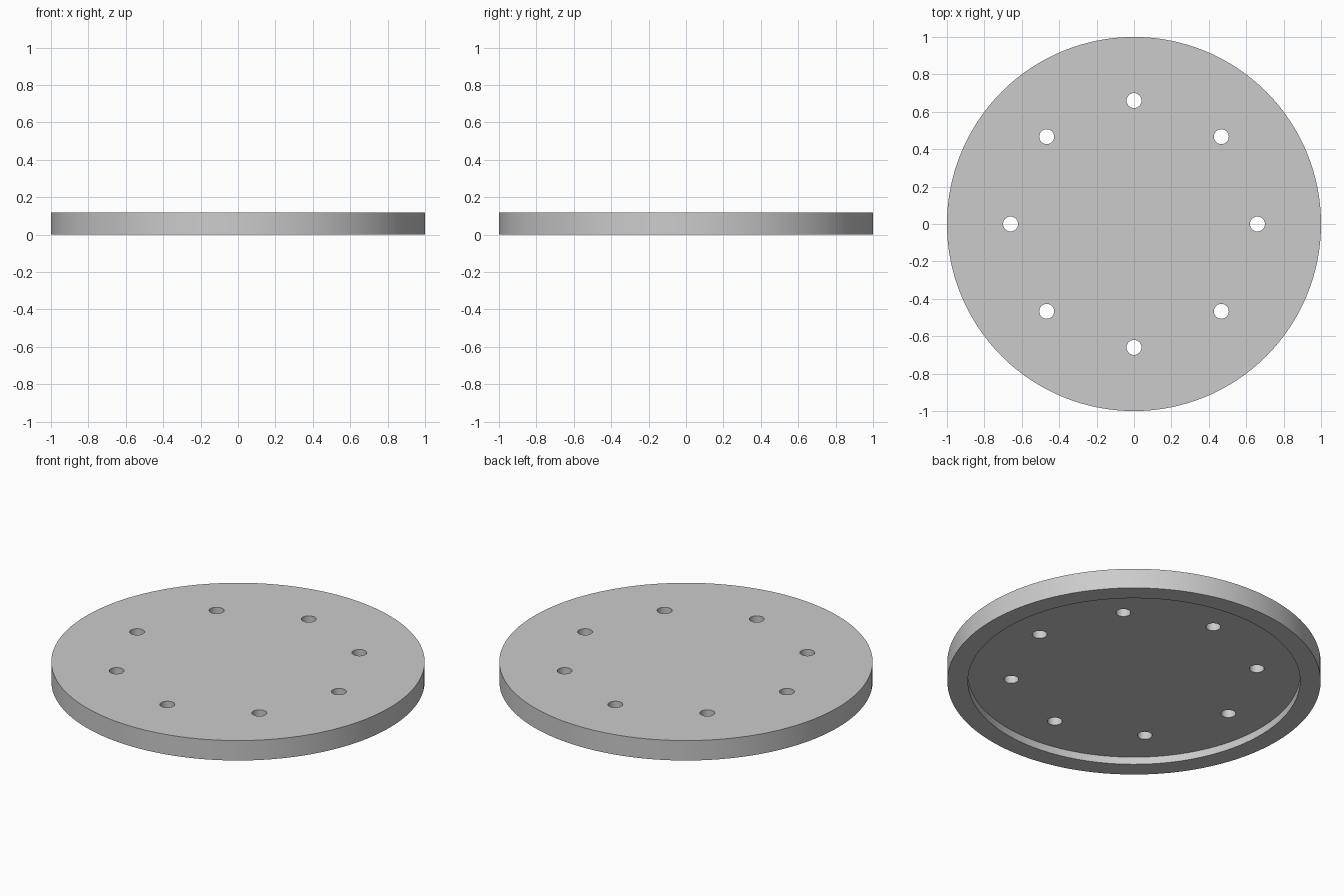
import bpy
import math

HEIGHT = 0.118
RECESS_DEPTH = 0.044
RECESS_RADIUS = 0.89
HOLE_RADIUS = 0.04
HOLE_CIRCLE = 0.66
HOLES = 8

cube = bpy.data.objects.get("Cube")
if cube:
    bpy.data.objects.remove(cube, do_unlink=True)

grey = bpy.data.materials.new("plain grey")
grey.use_nodes = True
colour = (0.6, 0.6, 0.6, 1)
grey.diffuse_color = colour
grey.node_tree.nodes["Principled BSDF"].inputs["Base Color"].default_value = colour


def cylinder(name, radius, bottom, top, x=0, y=0, sides=128):
    bpy.ops.mesh.primitive_cylinder_add(
        vertices=sides, radius=radius, depth=top - bottom,
        location=(x, y, (top + bottom) / 2))
    obj = bpy.context.object
    obj.name = name
    obj.data.materials.append(grey)
    return obj


def cut(target, cutter):
    cutter.hide_render = True
    mod = target.modifiers.new(cutter.name, "BOOLEAN")
    mod.operation = "DIFFERENCE"
    mod.solver = "EXACT"
    mod.object = cutter
    bpy.context.view_layer.objects.active = target
    bpy.ops.object.modifier_apply(modifier=mod.name)
    bpy.data.objects.remove(cutter, do_unlink=True)


# Round plate
plate = cylinder("round_plate", 1, 0, HEIGHT)

# Shallow recess in the underside
cut(plate, cylinder("recess_cutter", RECESS_RADIUS, -0.1, RECESS_DEPTH))

# Ring of through holes
for i in range(HOLES):
    angle = math.tau * i / HOLES
    cut(plate, cylinder("hole_cutter", HOLE_RADIUS, -0.1, HEIGHT + 0.1,
                        HOLE_CIRCLE * math.cos(angle),
                        HOLE_CIRCLE * math.sin(angle), 32))

# Smooth walls with crisp rims
bpy.ops.object.select_all(action="DESELECT")
plate.select_set(True)
bpy.context.view_layer.objects.active = plate
bpy.ops.object.shade_smooth_by_angle(angle=math.radians(30))
